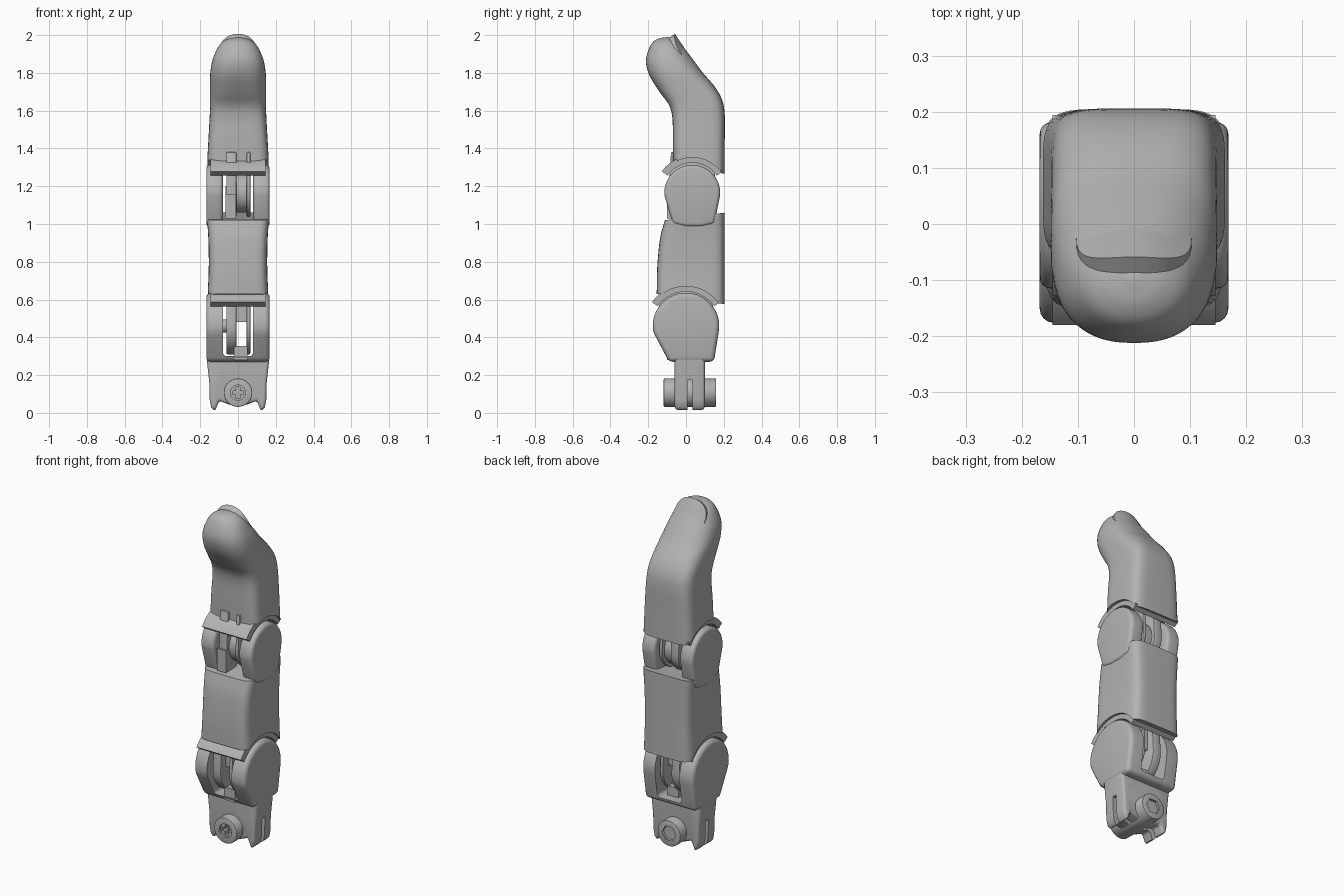
import bpy, bmesh
from math import sin, cos, pi, radians
from mathutils import Vector

cube = bpy.data.objects.get("Cube")
if cube:
    bpy.data.objects.remove(cube, do_unlink=True)

grey = bpy.data.materials.new("plain grey")
grey.use_nodes = True
tone = (0.45, 0.45, 0.45, 1)
grey.diffuse_color = tone
grey.node_tree.nodes["Principled BSDF"].inputs["Base Color"].default_value = tone


def finish(name, bm):
    bmesh.ops.recalc_face_normals(bm, faces=bm.faces)
    mesh = bpy.data.meshes.new(name)
    bm.to_mesh(mesh)
    bm.free()
    mesh.materials.append(grey)
    ob = bpy.data.objects.new(name, mesh)
    bpy.context.collection.objects.link(ob)
    return ob


def activate(ob):
    bpy.ops.object.select_all(action='DESELECT')
    ob.select_set(True)
    bpy.context.view_layer.objects.active = ob


def smooth(ob):
    activate(ob)
    bpy.ops.object.shade_smooth_by_angle(angle=radians(32))
    return ob


def bevel(ob, width, segments=4):
    activate(ob)
    mod = ob.modifiers.new("round", 'BEVEL')
    mod.width, mod.segments = width, segments
    mod.limit_method, mod.angle_limit = 'ANGLE', radians(40)
    bpy.ops.object.modifier_apply(modifier=mod.name)
    return ob


def cut(ob, cutter):
    cutter.hide_render = True
    activate(ob)
    mod = ob.modifiers.new("cut", 'BOOLEAN')
    mod.operation, mod.solver, mod.object = 'DIFFERENCE', 'EXACT', cutter
    bpy.ops.object.modifier_apply(modifier=mod.name)
    bpy.data.objects.remove(cutter, do_unlink=True)
    return ob


def prism(name, pts, a, b, axis='X'):
    """Extrude an outline of (y, z) along x, or of (x, z) along y."""
    bm = bmesh.new()
    place = (lambda p, t: (t, p[0], p[1])) if axis == 'X' else (lambda p, t: (p[0], t, p[1]))
    lo, hi = [[bm.verts.new(place(p, t)) for p in pts] for t in (a, b)]
    bm.faces.new(lo)
    bm.faces.new(hi)
    for i in range(len(pts)):
        j = (i + 1) % len(pts)
        bm.faces.new((lo[i], lo[j], hi[j], hi[i]))
    return finish(name, bm)


def box(name, x, y, z):
    return prism(name, [(y[0], z[0]), (y[1], z[0]), (y[1], z[1]), (y[0], z[1])], *x)


def arc(centre, r, start=0, end=360, n=48):
    full = end - start == 360
    steps = [radians(start + (end - start) * i / (n if full else n - 1)) for i in range(n)]
    return [(centre[0] + r * cos(t), centre[1] + r * sin(t)) for t in steps]


def loft(name, sections, n=56, steps=5):
    """Sections: front y, front z, back y, back z, half width, squareness."""
    s = [Vector(v) for v in sections]
    s = [2 * s[0] - s[1]] + s + [2 * s[-1] - s[-2]]
    rows = []
    for i in range(1, len(s) - 2):
        p, q, r, u = s[i - 1:i + 3]
        for k in range(steps):
            t = k / steps
            rows.append(q + 0.5 * t * ((r - p) + t * ((2 * p - 5 * q + 4 * r - u)
                        + t * (3 * (q - r) + u - p))))
    rows.append(s[-2])
    bm = bmesh.new()
    rings = []
    for fy, fz, by, bz, w, e in rows:
        ring = []
        for k in range(n):
            c, d = cos(2 * pi * k / n), sin(2 * pi * k / n)
            x = w * abs(c) ** (2 / e) * (1 if c > 0 else -1)
            m = 0.5 + 0.5 * abs(d) ** (2 / e) * (1 if d > 0 else -1)
            ring.append(bm.verts.new((x, fy + (by - fy) * m, fz + (bz - fz) * m)))
        rings.append(ring)
    for a, b in zip(rings, rings[1:]):
        for k in range(n):
            j = (k + 1) % n
            bm.faces.new((a[k], a[j], b[j], b[k]))
    bm.faces.new(rings[0])
    bm.faces.new(rings[-1])
    return finish(name, bm)


LOW, HIGH = (0.0, 0.46), (0.033, 1.165)

# Fingertip shell, arched underneath to clear the upper knuckle
tip = loft("fingertip", [
    (-0.068, 1.325, 0.205, 1.265, 0.165, 5), (-0.07, 1.45, 0.205, 1.43, 0.157, 5),
    (-0.072, 1.56, 0.205, 1.58, 0.15, 4.5), (-0.09, 1.63, 0.19, 1.66, 0.148, 4),
    (-0.14, 1.70, 0.15, 1.73, 0.148, 3.2), (-0.195, 1.79, 0.09, 1.80, 0.147, 2.6),
    (-0.212, 1.87, 0.03, 1.88, 0.133, 2.3), (-0.185, 1.95, -0.02, 1.945, 0.098, 2.1),
    (-0.15, 1.98, -0.055, 1.978, 0.055, 2), (-0.105, 1.989, -0.095, 1.989, 0.006, 2)])
smooth(cut(tip, prism("tip_cutter", arc(HIGH, 0.187), -0.3, 0.3)))

# Fingernail: curved plate set into the sloping back of the tip
bm = bmesh.new()
along, out = Vector((0, 0.56, -0.83)), Vector((0, 0.83, 0.56))
layers = []
for depth in (0.012, -0.035):
    rings = []
    for f in (0.25, 0.5, 0.75, 1):
        ring = []
        for k in range(40):
            c, d = cos(2 * pi * k / 40), sin(2 * pi * k / 40)
            x = 0.103 * f * abs(c) ** 0.8 * (1 if c > 0 else -1)
            v = 0.108 * f * abs(d) ** 0.8 * (1 if d > 0 else -1)
            p = Vector((x, -0.008, 1.91)) + along * v + out * (depth - 3 * x * x)
            ring.append(bm.verts.new(p))
        rings.append(ring)
    bm.faces.new(rings[0])
    layers.append(rings)
strips = [pair for rings in layers for pair in zip(rings, rings[1:])]
for a, b in strips + [(layers[0][-1], layers[1][-1])]:
    for k in range(40):
        j = (k + 1) % 40
        bm.faces.new((a[k], a[j], b[j], b[k]))
smooth(finish("fingernail", bm))

# Middle segment shell
middle = loft("middle_segment", [
    (-0.155, 0.63, 0.205, 0.575, 0.162, 6), (-0.153, 0.76, 0.205, 0.76, 0.155, 6),
    (-0.138, 0.92, 0.205, 0.92, 0.157, 6), (-0.112, 1.02, 0.205, 1.06, 0.165, 6)])
smooth(cut(middle, prism("middle_cutter", arc(LOW, 0.21), -0.3, 0.3)))

# Upper knuckle cheeks
cheek = arc(HIGH, 0.148, -5, 185) + [(-0.07, 1.0), (0.0, 0.985), (0.08, 0.985), (0.15, 1.0)]
for side, name in ((1, "left"), (-1, "right")):
    ends = sorted((side * 0.08, side * 0.168))
    smooth(bevel(prism(name + "_upper_cheek", cheek, *ends), 0.02))

# Base knuckle: two cheeks joined by a floor
outline = arc(LOW, 0.176, -8, 188) + [(-0.164, 0.41), (-0.09, 0.27), (0.148, 0.27)]
base = bevel(prism("base_knuckle", outline, -0.168, 0.168), 0.025)
slot = bevel(box("slot_cutter", (-0.08, 0.08), (-0.4, 0.4), (0.3, 0.9)), 0.02)
smooth(cut(base, slot))

# Hinge tongues and the saddles under each shell
for name, c, r, top in (("lower", LOW, 0.15, 0.72), ("upper", HIGH, 0.125, 1.38)):
    tongue = arc(c, r, -180, 0) + [(c[0] + r * 0.9, top), (c[0] - r * 0.9, top)]
    for label, a, b in (("wide", -0.062, -0.008), ("thin", 0.045, 0.066)):
        smooth(bevel(prism(f"{name}_{label}_tongue", tongue, a, b), 0.006, 2))
    big = 0.2 if c == LOW else 0.177
    rim = arc(c, big + 0.02, 35, 145, 24) + arc(c, big - 0.018, 145, 35, 24)
    smooth(prism(name + "_saddle", rim, -0.145, 0.145))
    smooth(prism(name + "_hinge_pin", arc(c, 0.035), -0.066 if c == HIGH else -0.1,
                 0.066 if c == HIGH else -0.03))
box("lower_web", (-0.02, 0.05), (-0.1, 0.1), (0.48, 0.7))
box("lower_floor_rib", (-0.02, 0.05), (-0.1, 0.1), (0.28, 0.355))
smooth(prism("upper_web", arc(HIGH, 0.105), -0.02, 0.05))
box("upper_stop", (-0.066, -0.01), (-0.1, 0.0), (1.03, 1.16))

# Mounting stem with a forked, notched lower end
half = [(0.166, 0.36), (0.164, 0.27), (0.152, 0.16), (0.15, 0.07), (0.142, 0.03),
        (0.122, 0.008), (0.1, 0.065), (0.05, 0.045)]
stem = prism("mounting_stem", half + [(-x, z) for x, z in reversed(half)], -0.06, 0.1, 'Y')
bevel(stem, 0.018, 3)
cut(stem, box("fork_cutter", (-0.3, 0.3), (0.008, 0.034), (-0.1, 0.175)))
cut(stem, box("pocket_cutter", (-0.08, 0.08), (-0.4, 0.4), (0.3, 0.5)))
smooth(stem)

# Clamping bolt with cross recess in front and round recess behind
hub = (0.0, 0.107)
bolt = bevel(prism("clamping_bolt", arc(hub, 0.075), -0.118, 0.16, 'Y'), 0.005, 2)
cut(bolt, prism("back_cutter", arc(hub, 0.045, n=6), 0.145, 0.3, 'Y'))
cut(bolt, prism("front_cutter", arc(hub, 0.04), -0.3, -0.105, 'Y'))
for w, h in ((0.03, 0.01), (0.01, 0.03)):
    cut(bolt, box("cross_cutter", (-w, w), (-0.3, -0.07), (hub[1] - h, hub[1] + h)))
smooth(bolt)
